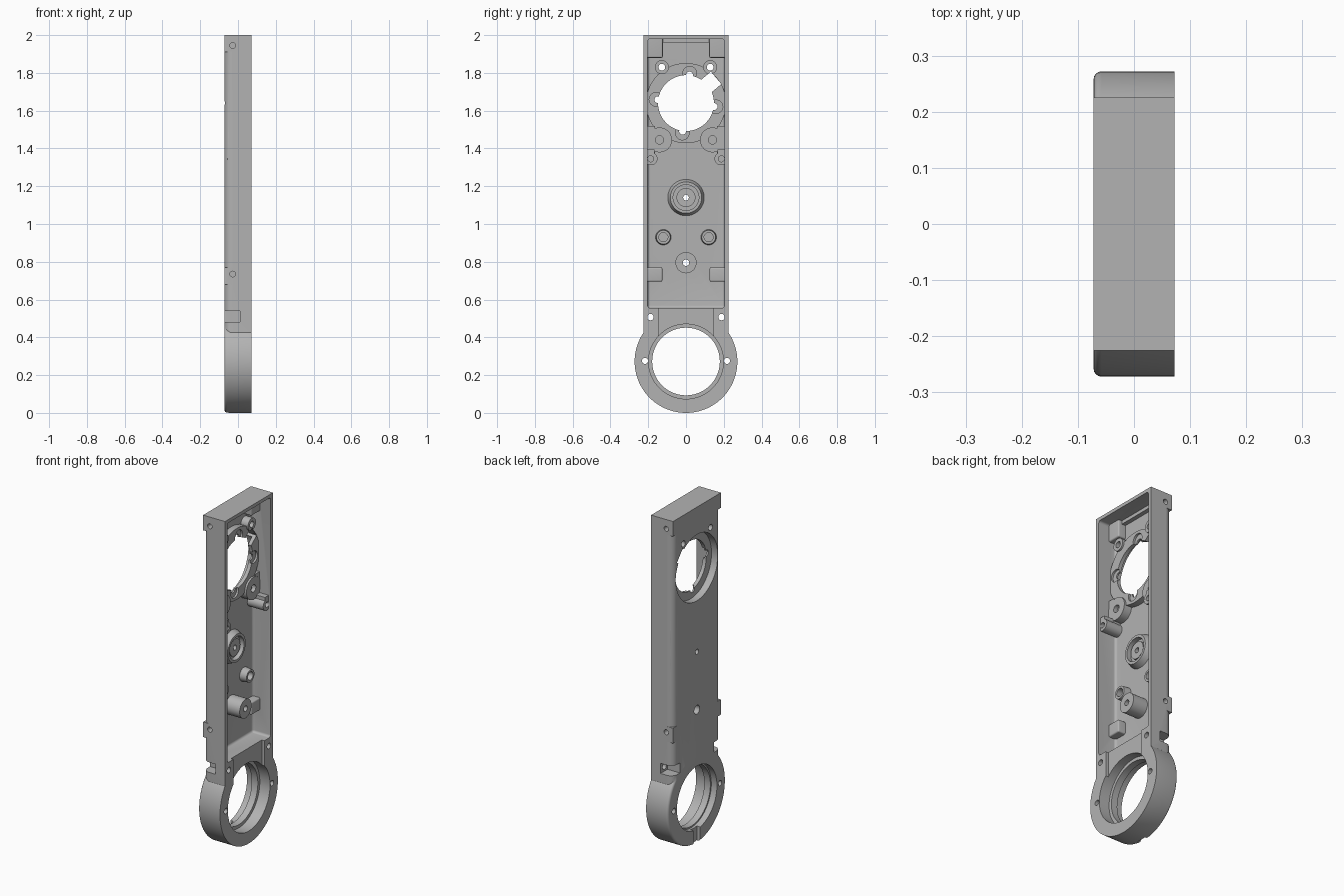
import bpy
import bmesh
from math import radians, cos, sin
from mathutils import Matrix, Vector

if "Cube" in bpy.data.objects:
    bpy.data.objects.remove(bpy.data.objects["Cube"], do_unlink=True)

BACK, FRONT, FLOOR = -0.072, 0.072, -0.045
RING_Z, MOTOR_Z = 0.272, 1.64

grey = bpy.data.materials.new("plain grey")
grey.use_nodes = True
colour = (0.45, 0.45, 0.45, 1)
grey.diffuse_color = colour
grey.node_tree.nodes["Principled BSDF"].inputs["Base Color"].default_value = colour


def finish(bm, name):
    mesh = bpy.data.meshes.new(name)
    bm.to_mesh(mesh)
    bm.free()
    mesh.materials.append(grey)
    obj = bpy.data.objects.new(name, mesh)
    bpy.context.collection.objects.link(obj)
    return obj


def box(name, xs, ys, zs, bevel=0, pick=None, spin=None):
    """Box from ranges; bevels the edges that pick accepts."""
    bm = bmesh.new()
    bmesh.ops.create_cube(bm, size=1)
    ranges = (xs, ys, zs)
    for v in bm.verts:
        v.co = Vector([min(r) if c < 0 else max(r) for r, c in zip(ranges, v.co)])
    if bevel:
        edges = [e for e in bm.edges if pick is None or pick(e)]
        bmesh.ops.bevel(bm, geom=edges, offset=bevel, segments=5,
                        profile=0.5, affect='EDGES')
    if spin:
        bmesh.ops.transform(bm, matrix=spin, verts=bm.verts)
    return finish(bm, name)


def cyl(name, y, z, r, x0, x1, r_end=None, sides=32):
    """Round part along x, from x0 to x1."""
    bm = bmesh.new()
    bmesh.ops.create_cone(bm, cap_ends=True, segments=sides, radius1=r,
                          radius2=r if r_end is None else r_end, depth=x1 - x0)
    turn = Matrix.Translation(((x0 + x1) / 2, y, z)) @ Matrix.Rotation(radians(90), 4, 'Y')
    bmesh.ops.transform(bm, matrix=turn, verts=bm.verts)
    return finish(bm, name)


def combine(part, operation):
    mod = housing.modifiers.new("combine", 'BOOLEAN')
    mod.operation, mod.object, mod.solver = operation, part, 'EXACT'
    bpy.context.view_layer.objects.active = housing
    bpy.ops.object.modifier_apply(modifier=mod.name)
    bpy.data.objects.remove(part, do_unlink=True)


def add(part):
    combine(part, 'UNION')


def cut(part):
    combine(part, 'DIFFERENCE')


def side(s, a, b):
    return (s * a, s * b)


def long_back_edge(e):
    a, b = e.verts
    return abs(a.co.z - b.co.z) > 0.1 and a.co.x < 0


# Long housing with rounded back edges
housing = box("arm_housing", (BACK, FRONT), (-0.225, 0.225), (0.3, 2.0),
              0.04, long_back_edge)

# Round end, with a softened back rim
ring = cyl("end_ring", 0, RING_Z, 0.272, BACK, FRONT, sides=96)
bm = bmesh.new()
bm.from_mesh(ring.data)
rim = [e for e in bm.edges if all(v.co.x < BACK + 0.001 for v in e.verts)]
bmesh.ops.bevel(bm, geom=rim, offset=0.014, segments=4, profile=0.5, affect='EDGES')
bm.to_mesh(ring.data)
bm.free()
add(ring)

# Square lugs on the back corners
for s in (-1, 1):
    add(box("lower_lug", (BACK, -0.03), side(s, 0.17, 0.225), (0.68, 0.77)))
    add(box("upper_lug", (BACK, -0.03), side(s, 0.17, 0.225), (1.91, 2.0)))

# Open pocket
cut(box("pocket", (FLOOR, 0.12), (-0.203, 0.203), (0.555, 1.98), 0.014))

# Motor seat and central bosses
add(cyl("motor_seat", 0, MOTOR_Z, 0.212, FLOOR - 0.01, -0.008, sides=80))
add(cyl("pivot_boss", 0, 1.14, 0.1, FLOOR - 0.01, -0.008, 0.083, sides=48))
cut(cyl("pivot_recess", 0, 1.14, 0.068, -0.036, 0.01, sides=48))
add(cyl("pivot_core", 0, 1.14, 0.05, -0.05, -0.02))
add(cyl("tall_post", 0, 0.795, 0.056, FLOOR - 0.01, 0.05))

# Paired bosses and corner blocks
for s in (-1, 1):
    add(cyl("small_post", s * 0.12, 0.93, 0.042, FLOOR - 0.01, -0.002, 0.037))
    add(cyl("upper_boss", s * 0.128, 1.83, 0.037, FLOOR - 0.01, 0.002))
    add(cyl("shoulder_boss", s * 0.14, 1.445, 0.066, FLOOR - 0.01, 0.004))
    add(box("shoulder_web", (FLOOR - 0.01, 0), side(s, 0.165, 0.21), (1.36, 1.52)))
    add(cyl("ear_post", s * 0.185, 1.345, 0.034, FLOOR - 0.01, 0.06))
    add(box("ear_block", (FLOOR - 0.01, 0.06), side(s, 0.168, 0.212), (1.345, 1.395)))
    add(box("lower_block", (FLOOR - 0.01, 0.002), side(s, 0.125, 0.213),
            (0.695, 0.77), 0.008))
    add(box("upper_block", (FLOOR - 0.01, 0.002), side(s, 0.123, 0.213),
            (1.88, 1.99), 0.008))
add(box("top_step", (FLOOR - 0.01, -0.02), (-0.13, 0.13), (1.96, 1.99)))

# Motor opening: back counterbore, bore, side slot and screw notches
cut(cyl("motor_counterbore", 0, MOTOR_Z, 0.197, -0.1, -0.03, sides=80))
cut(cyl("motor_bore", 0, MOTOR_Z, 0.148, -0.1, 0.1, sides=64))
tilt = Matrix.Translation((0, 0, MOTOR_Z)) @ Matrix.Rotation(radians(40), 4, 'X')
cut(box("motor_slot", (-0.1, 0.1), (0.1, 0.208), (-0.043, 0.043), spin=tilt))
for angle in (83, 173, 263, 353):
    y, z = cos(radians(angle)), sin(radians(angle))
    cut(cyl("notch_recess", y * 0.16, MOTOR_Z + z * 0.16, 0.036, -0.02, 0.1))
    cut(cyl("notch", y * 0.15, MOTOR_Z + z * 0.15, 0.018, -0.1, 0.1))

# End ring bore with step, neck recess and bottom notch
cut(box("neck_recess", (0.055, 0.1), (-0.145, 0.145), (0.36, 0.6)))
cut(cyl("ring_bore", 0, RING_Z, 0.179, -0.1, 0.1, sides=80))
cut(cyl("ring_step", 0, RING_Z, 0.198, 0.005, 0.1, sides=80))
cut(cyl("ring_back_step", 0, RING_Z, 0.188, -0.1, -0.035, sides=80))
cut(box("bottom_notch", (-0.1, -0.05), (-0.03, 0.03), (-0.05, 0.12)))

# Screw holes
cut(cyl("pivot_hole", 0, 1.14, 0.015, -0.1, 0.1))
cut(cyl("post_hole", 0, 0.795, 0.017, -0.1, 0.1))
cut(cyl("post_back_hole", 0, 0.795, 0.026, -0.1, -0.02))
for s in (-1, 1):
    cut(cyl("small_post_hole", s * 0.12, 0.93, 0.024, -0.035, 0.1))
    cut(cyl("upper_hole", s * 0.128, 1.83, 0.018, -0.1, 0.1))
    cut(cyl("shoulder_hole", s * 0.14, 1.445, 0.022, -0.02, 0.1))
    cut(cyl("ear_hole", s * 0.187, 1.345, 0.016, -0.03, 0.1))
    cut(cyl("ring_hole", s * 0.217, 0.275, 0.016, -0.1, 0.1))
    cut(box("side_notch", (-0.1, 0.01), side(s, 0.16, 0.25), (0.48, 0.54)))
    cut(cyl("neck_hole", s * 0.188, 0.507, 0.017, -0.02, 0.1))
    # Cross holes through the lugs
    for z in (0.735, 1.945):
        hole = cyl("lug_hole", 0, 0, 0.015, -0.07, 0.07, sides=24)
        hole.data.transform(Matrix.Translation((-0.028, s * 0.23, z))
                            @ Matrix.Rotation(radians(90), 4, 'Z'))
        cut(hole)

# Smooth the round walls, keep the machined edges sharp
bpy.ops.object.select_all(action='DESELECT')
housing.select_set(True)
bpy.context.view_layer.objects.active = housing
bpy.ops.object.shade_smooth_by_angle(angle=radians(30))
